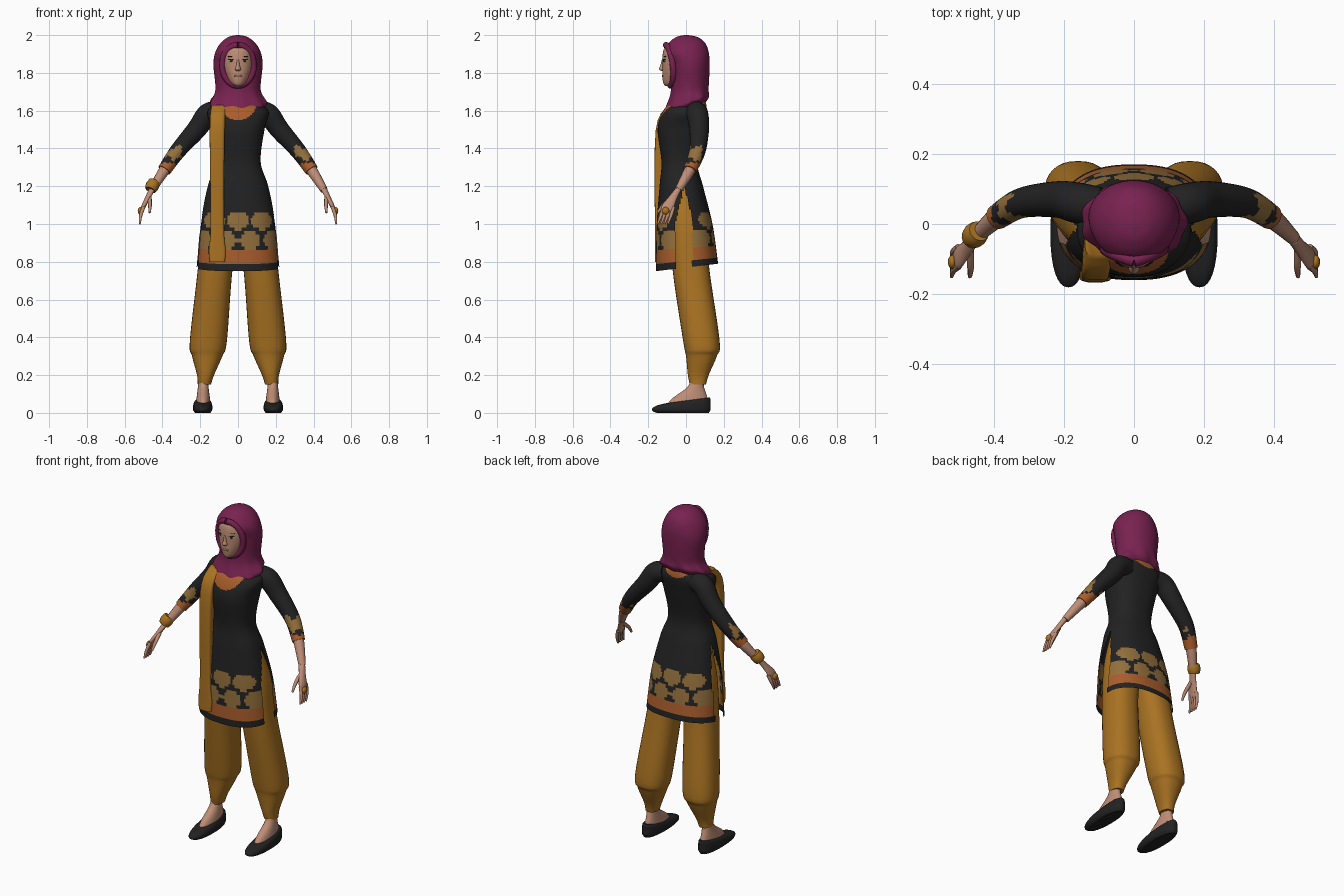
import bpy, bmesh
from math import sin, cos, pi, copysign, radians
from mathutils import Vector

if "Cube" in bpy.data.objects:
    bpy.data.objects.remove(bpy.data.objects["Cube"])


def material(name, red, green, blue):
    mat = bpy.data.materials.new(name)
    mat.use_nodes = True
    colour = (red, green, blue, 1)
    mat.diffuse_color = colour
    mat.node_tree.nodes["Principled BSDF"].inputs["Base Color"].default_value = colour
    return mat


BLACK = material("black cloth", .016, .016, .017)
GOLD = material("golden cloth", .4, .17, .016)
TAN = material("tan flower", .29, .16, .045)
ORANGE = material("orange trim", .4, .11, .025)
PLUM = material("plum scarf", .19, .016, .08)
SKIN = material("skin", .52, .27, .18)
LIPS = material("lips", .34, .12, .09)
WHITE = material("eye white", .6, .55, .5)


def spline(rows, steps):
    """Smooth curve through rows of numbers."""
    out = []
    last = len(rows) - 1
    for i in range(last):
        before, start, end, after = (rows[min(max(k, 0), last)] for k in range(i - 1, i + 3))
        for j in range(steps):
            t = j / steps
            out.append([q + t / 2 * (r - p + t * (2*p - 5*q + 4*r - s + t * (3*(q - r) + s - p)))
                        for p, q, r, s in zip(before, start, end, after)])
    return out + [list(rows[last])]


def bridge(name, rings, mats, rule=None, caps=True, side=1, cut=None):
    """Join closed rings into one mesh; rule picks the material, cut drops faces."""
    bm = bmesh.new()
    loops = [[bm.verts.new((side * x, y, z)) for x, y, z in ring] for ring in rings]
    count = len(loops[0])
    for low, high in zip(loops, loops[1:]):
        for i in range(count):
            j = (i + 1) % count
            bm.faces.new((low[i], low[j], high[j], high[i]))
    if caps:
        bm.faces.new(loops[0])
        bm.faces.new(loops[-1])
    bmesh.ops.recalc_face_normals(bm, faces=bm.faces[:])
    for face in bm.faces:
        face.smooth = True
        if rule:
            face.material_index = rule(face.calc_center_median())
    if cut:
        doomed = [face for face in bm.faces if cut(face.calc_center_median())]
        bmesh.ops.delete(bm, geom=doomed, context="FACES")
    mesh = bpy.data.meshes.new(name)
    bm.to_mesh(mesh)
    bm.free()
    for mat in mats:
        mesh.materials.append(mat)
    mesh.set_sharp_from_angle(angle=radians(50))
    bpy.context.collection.objects.link(bpy.data.objects.new(name, mesh))


def loft(name, mats, rows, x=0, steps=5, sides=32, power=2, tilt=None, fold=0, **options):
    """Stack of rounded outlines; row = height, half width, front, back, optional x shift."""
    rings = []
    for z, half, front, back, shift in spline([(*row, 0)[:5] for row in rows], steps):
        lean = tilt(z) if tilt else 0
        ring = []
        for i in range(sides):
            angle = 2 * pi * i / sides
            wave = 1 + fold * lean * sin(9 * angle + 20 * z)
            u, v = (wave * copysign(abs(w) ** (2 / power), w) for w in (cos(angle), sin(angle)))
            depth = v * (back - front) / 2
            ring.append((x + shift + u * half, (front + back) / 2 + depth, z + lean * depth))
        rings.append(ring)
    bridge(name, rings, mats, **options)


def tube(name, mats, rows, steps=5, sides=16, **options):
    """Round limb along a path; row = x, y, z, radius."""
    path = spline(rows, steps)
    rings = []
    for i, (x, y, z, radius) in enumerate(path):
        ahead, behind = path[min(i + 1, len(path) - 1)], path[max(i - 1, 0)]
        turn = (Vector(ahead[:3]) - Vector(behind[:3])).to_track_quat("Z", "Y")
        angles = [2 * pi * j / sides for j in range(sides)]
        rings.append([Vector((x, y, z)) + turn @ Vector((cos(a), sin(a), 0)) * radius
                      for a in angles])
    bridge(name, rings, mats, **options)


def blob(name, mat, location, size, turn=0):
    bpy.ops.mesh.primitive_uv_sphere_add(segments=16, ring_count=8, location=location,
                                         rotation=(0, 0, turn))
    ball = bpy.context.object
    ball.name, ball.scale = name, size
    ball.data.materials.append(mat)
    ball.data.shade_smooth()


# Tunic with flower rows, orange border and side slits
def hem_lift(z):
    return .12 * max(0, 1 - (z - .77) * 4)


def tunic_rule(c):
    height = c.z - hem_lift(c.z) * c.y
    neck = Vector((c.x, c.z - (1.65 if c.y < 0 else 1.71)))
    if neck.length < .1 or .8 < height < .87:
        return 2
    pitch = .125
    for row, shift in ((1.02, 0), (.92, pitch / 2)):
        across = (c.x + shift + pitch / 2) % pitch - pitch / 2
        if Vector((across, 1.15 * (height - row))).length < .054 and abs(c.x) < .21:
            return 1
    return 0


def slit(c):
    return c.z < 1.2 and abs(c.y + .01) < min(.045, (1.2 - c.z) / 4)


loft("tunic", [BLACK, TAN, ORANGE], [
    (.77, .22, -.16, .17), (1, .2, -.155, .14), (1.2, .16, -.14, .09), (1.33, .12, -.13, .06),
    (1.5, .14, -.15, .09), (1.6, .16, -.12, .11), (1.66, .07, -.06, .1)],
    steps=14, sides=112, power=2.4, tilt=hem_lift, rule=tunic_rule, caps=False, cut=slit)

# Hanging shawl over the right breast
loft("shawl", [GOLD], [
    (.8, .04, -.165, -.13), (.86, .045, -.165, -.13), (1, .035, -.165, -.13),
    (1.5, .04, -.16, -.1), (1.63, .04, -.09, 0, .01)], x=-.11, power=4)


# Head scarf with rim round the face
def scarf_lean(z):
    return max(0, min(.32, 3 * (1.74 - z)))


loft("head_scarf", [PLUM], [
    (1.61, .12, -.1, .1), (1.64, .15, -.11, .12), (1.71, .12, -.08, .12), (1.84, .13, -.085, .125),
    (1.91, .12, -.11, .12), (1.96, .09, -.09, .1), (1.99, .05, -.05, .06), (2, .01, -.01, .01)],
    steps=7, sides=72, tilt=scarf_lean, fold=.1)
rim = []
for i in range(25):
    angle = 2 * pi * i / 24
    across, up = sin(angle), cos(angle)
    rim.append((.083 * across, .025 * abs(across) - .012 * up - .094, 1.84 + .107 * up, .017))
tube("scarf_rim", [PLUM], rim, steps=2, sides=12)

# Face
loft("face", [SKIN], [
    (1.73, .02, -.11, 0), (1.745, .04, -.12, 0), (1.78, .06, -.125, .02), (1.83, .075, -.125, .02),
    (1.88, .078, -.125, .02), (1.93, .07, -.115, .02), (1.96, .04, -.08, 0)])
loft("nose", [SKIN], [(1.81, .012, -.13, -.1), (1.82, .016, -.143, -.1),
                      (1.84, .01, -.136, -.1), (1.88, .007, -.125, -.1)], sides=16)
blob("mouth", LIPS, (0, -.122, 1.783), (.022, .005, .007))


# Sleeve colours: orange cuff and a ragged flower patch
def sleeve_rule(c):
    if c.z < 1.325 and abs(c.x) > .33:
        return 2
    ragged = c.z + .012 * sin(90 * c.x + 60 * c.y)
    return int(1.345 < ragged < 1.405 and c.y < .085 and abs(c.x) > .3)


# Paired parts, mirrored across the body
for side, word in ((1, "left"), (-1, "right")):
    for part, mat, y, z, width, height in (
            ("eye", WHITE, -.114, 1.864, .016, .007), ("iris", BLACK, -.117, 1.864, .008, .007),
            ("lash", BLACK, -.115, 1.871, .019, .003), ("brow", BLACK, -.113, 1.887, .02, .003)):
        blob(f"{word}_{part}", mat, (side * .036, y, z), (width, .004, height), side * .35)

    # Arm
    tube(word + "_sleeve", [BLACK, TAN, ORANGE], [
        (.1, .05, 1.595, .055), (.16, .06, 1.58, .058), (.22, .07, 1.5, .052),
        (.32, .06, 1.385, .043), (.39, .02, 1.285, .036)],
        steps=10, sides=24, side=side, rule=sleeve_rule)
    tube(word + "_forearm", [SKIN], [
        (.34, .045, 1.355, .03), (.39, .02, 1.285, .03), (.455, -.04, 1.18, .02)], side=side)

    # Hand
    loft(word + "_palm", [SKIN], [
        (1.19, .018, -.055, -.02, -.045), (1.14, .015, -.095, -.045, -.02),
        (1.1, .013, -.127, -.06), (1.07, .009, -.128, -.066, .01)], x=.497, sides=16, side=side)
    for i, finger in enumerate(("index", "middle", "ring", "little")):
        spread = .018 * i
        tube(f"{word}_{finger}_finger", [SKIN], [
            (.5, spread - .12, 1.09, .01), (.515, spread - .133, 1.045, .009),
            (.52, spread - .15, 1, .005)], sides=8, side=side)
    tube(word + "_thumb", [SKIN], [
        (.468, -.075, 1.14, .011), (.466, -.12, 1.1, .01), (.468, -.15, 1.06, .006)],
        sides=8, side=side)
    blob(word + "_finger_ring", GOLD, (side * .518, -.108, 1.07), (.013, .02, .02))

    # Baggy trouser leg
    loft(word + "_trouser_leg", [GOLD], [
        (.15, .035, .02, .106, .178), (.2, .045, .01, .12, .172), (.3, .08, 0, .163, .163),
        (.38, .098, -.015, .178, .157), (.75, .092, -.07, .125, .122), (1, .1, -.085, .1, .09),
        (1.2, .07, -.09, .05, .06)], steps=7, power=2.3, side=side)

    # Foot and flat shoe
    loft(word + "_foot", [SKIN], [
        (.035, .04, -.105, .118), (.075, .036, -.075, .115), (.14, .028, .01, .095),
        (.2, .027, .025, .095)], x=.184, side=side)
    loft(word + "_shoe", [BLACK], [
        (0, .04, -.155, .12), (.014, .05, -.177, .13), (.036, .051, -.178, .13),
        (.056, .045, -.15, .13), (.066, .035, -.11, .126)],
        x=.187, power=2.3, tilt=lambda z: 2 * z, side=side)

# Bangle on the right wrist
start, end = Vector((.442, -.02, 1.225)), Vector((.464, -.042, 1.18))
tube("bangle", [GOLD], [(*start.lerp(end, i / 3), .035 - .005 * (i % 3 == 0)) for i in range(4)],
     side=-1)
